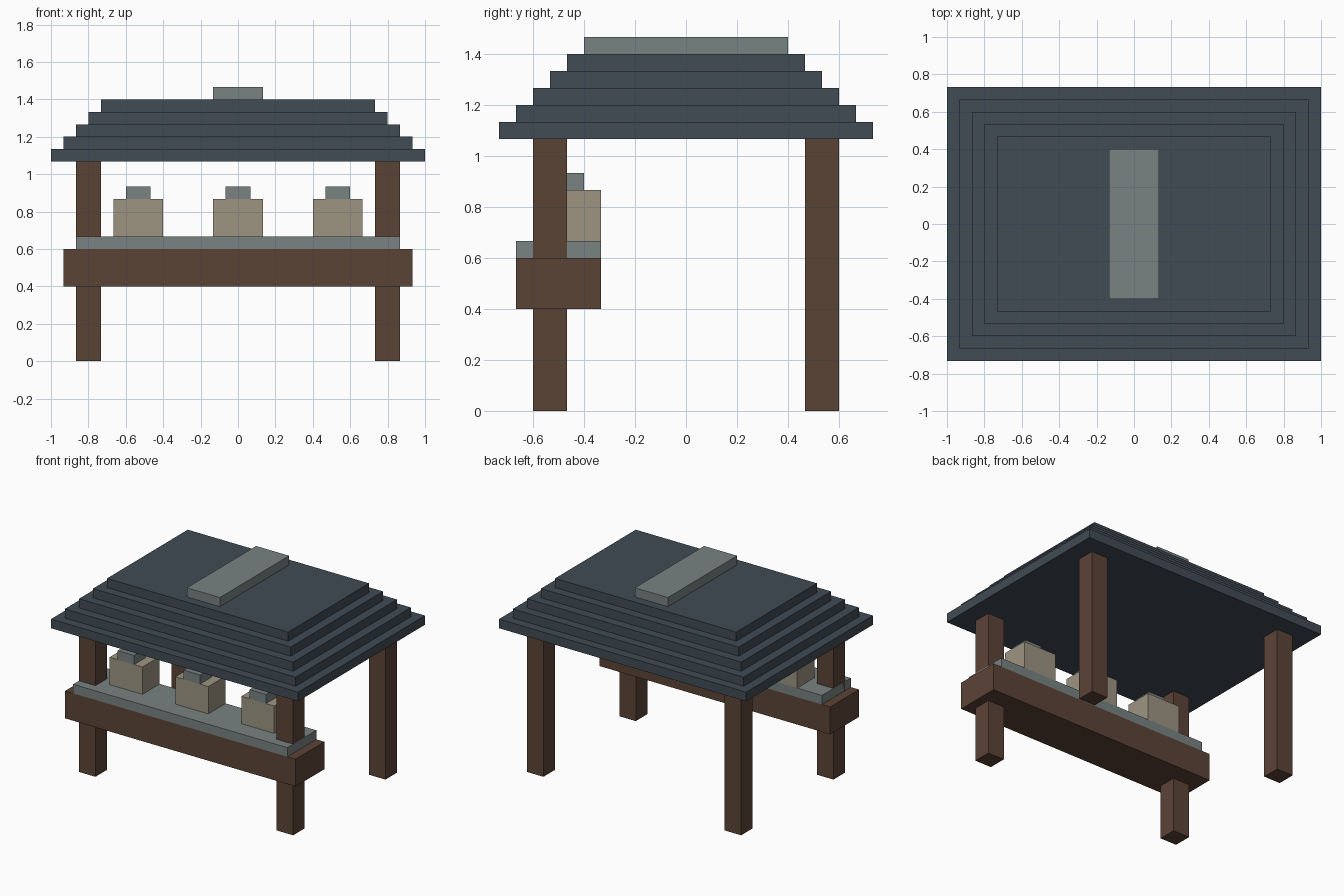
import bpy

if "Cube" in bpy.data.objects:
    bpy.data.objects.remove(bpy.data.objects["Cube"])

U = 1 / 15  # the model sits on a 1/15 unit grid


def material(name, rgb):
    m = bpy.data.materials.new(name)
    m.diffuse_color = (*rgb, 1)
    m.use_nodes = True
    m.node_tree.nodes["Principled BSDF"].inputs["Base Color"].default_value = m.diffuse_color
    return m


WOOD = material("brown_wood", (0.105, 0.056, 0.037))
SLATE = material("dark_slate", (0.052, 0.07, 0.09))
STONE = material("grey_stone", (0.19, 0.225, 0.225))
SACK = material("tan_cloth", (0.34, 0.30, 0.225))


def box(name, x, y, z, mat):
    """Box from (min, max) ranges in grid units."""
    ranges = (x, y, z)
    bpy.ops.mesh.primitive_cube_add(
        size=1, location=[(a + b) / 2 * U for a, b in ranges])
    ob = bpy.context.object
    ob.name = name
    ob.scale = [(b - a) * U for a, b in ranges]
    bpy.ops.object.transform_apply(location=False, rotation=False, scale=True)
    ob.data.materials.append(mat)
    return ob


# Four corner posts
for side, x in (("left", (-13, -11)), ("right", (11, 13))):
    box(f"front_{side}_post", x, (-9, -7), (0, 16), WOOD)
    box(f"back_{side}_post", x, (7, 9), (0, 16), WOOD)

# Counter with its stone top
box("counter", (-14, 14), (-10, -5), (6, 9), WOOD)
box("counter_top", (-13, 13), (-10, -5), (9, 10), STONE)

# Three goods on the counter, each with a small cap
for label, cx in (("left", -8), ("middle", 0), ("right", 8)):
    # the left and right goods sit half a unit nearer the middle
    cx = cx
    box(f"{label}_goods", (cx - 2, cx + 2), (-8, -5), (10, 13), SACK)
    box(f"{label}_goods_cap", (cx - 1, cx + 1), (-8, -6), (13, 14), STONE)

# Stepped roof, each tier one unit smaller all round
for i in range(5):
    hx, hy = 15 - i, 11 - i
    box(f"roof_tier_{i + 1}", (-hx, hx), (-hy, hy), (16 + i, 17 + i), SLATE)

# Ridge cap
box("roof_ridge", (-2, 2), (-6, 6), (21, 22), STONE)
